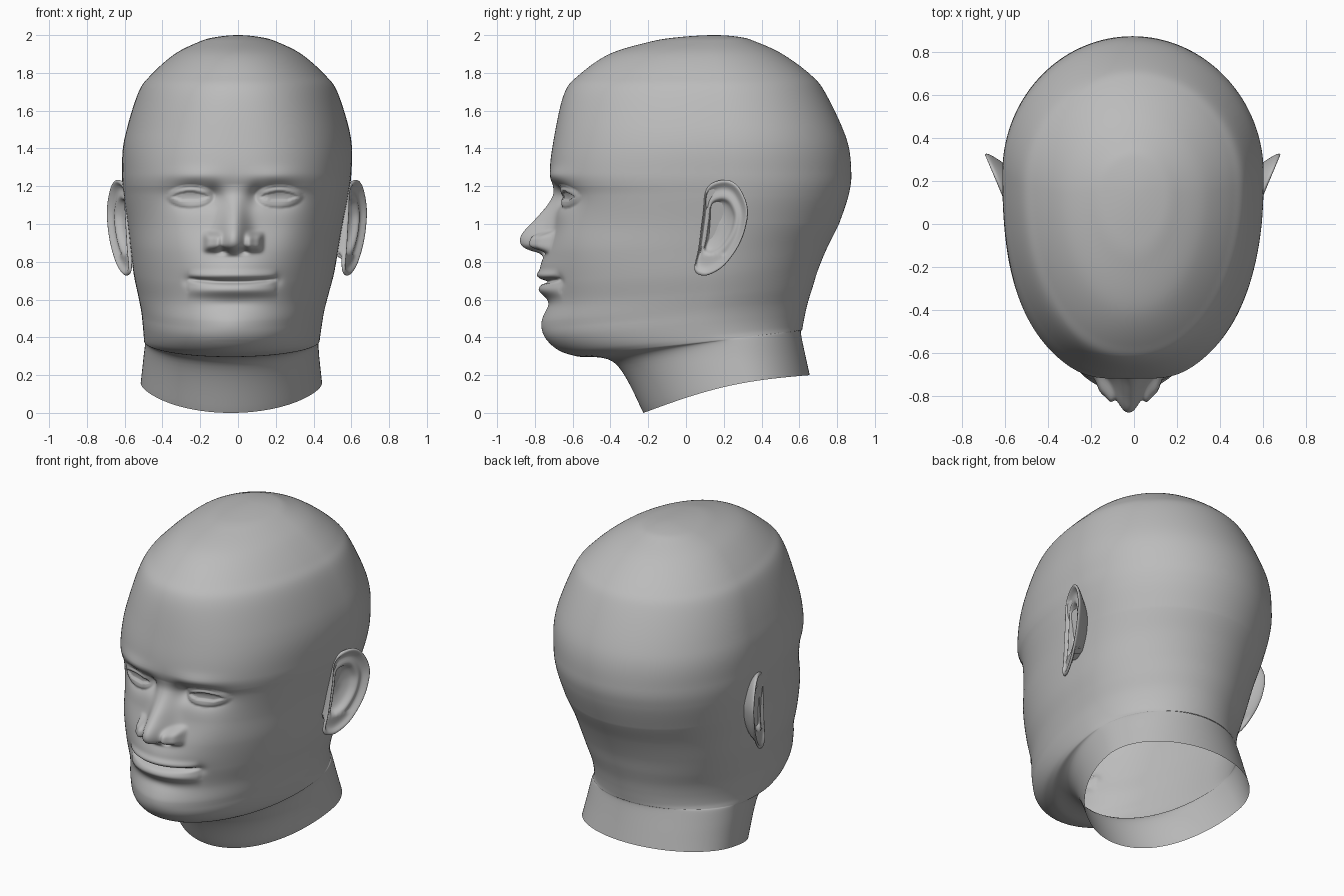
import bpy, bmesh
from math import sin, cos, pi, exp, sqrt

if "Cube" in bpy.data.objects:
    bpy.data.objects.remove(bpy.data.objects["Cube"])

grey = bpy.data.materials.new("plain grey")
grey.diffuse_color = (0.5, 0.5, 0.5, 1)
grey.use_nodes = True
grey.node_tree.nodes["Principled BSDF"].inputs["Base Color"].default_value = grey.diffuse_color


def spline(pts, subs, closed=False):
    """Catmull-Rom through tuples; subs(i) = steps in segment i."""
    n, out = len(pts), []
    get = lambda i: pts[i % n] if closed else pts[min(max(i, 0), n - 1)]
    for i in range(n if closed else n - 1):
        a, b, c, d = (get(i + k) for k in (-1, 0, 1, 2))
        for j in range(subs(i)):
            t = j / subs(i)
            out.append(tuple(q + ((r - p) * t + (2 * p - 5 * q + 4 * r - s) * t * t
                                  + (3 * (q - r) - p + s) * t ** 3) / 2
                             for p, q, r, s in zip(a, b, c, d)))
    return out if closed else out + [pts[-1]]


def loft(name, rings):
    """Skin a list of closed rings of equal length."""
    bm = bmesh.new()
    vs = [[bm.verts.new(p) for p in r] for r in rings]
    for r, s in zip(vs, vs[1:]):
        for j in range(len(r)):
            bm.faces.new((r[j - 1], r[j], s[j], s[j - 1]))
    bmesh.ops.remove_doubles(bm, verts=bm.verts, dist=1e-5)
    bmesh.ops.recalc_face_normals(bm, faces=bm.faces)
    me = bpy.data.meshes.new(name)
    bm.to_mesh(me)
    bm.free()
    me.polygons.foreach_set("use_smooth", [True] * len(me.polygons))
    me.materials.append(grey)
    ob = bpy.data.objects.new(name, me)
    bpy.context.collection.objects.link(ob)


# Head rings: front y, front z, back y, half width
ROWS = [
    (-.225, 0, .655, .48), (-.375, .262, .61, .46), (-.58, .30, .615, .465),
    (-.68, .335, .62, .468), (-.745, .40, .63, .475), (-.757, .48, .645, .485),
    (-.735, .58, .67, .505), (-.74, .70, .70, .53), (-.74, .85, .75, .55),
    (-.70, 1.0, .81, .57), (-.69, 1.15, .86, .595), (-.72, 1.27, .875, .607),
    (-.70, 1.45, .85, .60), (-.645, 1.69, .74, .53), (-.565, 1.79, .66, .46),
    (-.405, 1.9, .51, .335), (-.19, 1.965, .37, .205), (-.04, 1.989, .29, .12),
    (.15, 2, .15, 0), (.29, 1.989, -.04, -.12),
]

# Nose: height, projection
NOSE = spline([(.825, 0), (.845, .03), (.862, .09), (.885, .135), (.92, .156),
               (.96, .15), (1.02, .106), (1.09, .052), (1.15, .016), (1.21, 0)], lambda i: 6)


def g(d, s):
    return exp(-(d / s) ** 2)


def face_relief(x, z):
    """Forward offset of the facial features at (x, z)."""
    x = abs(x)
    f = 0
    # nose bridge and tip
    for (z0, h0), (z1, h1) in zip(NOSE, NOSE[1:]):
        if z0 <= z < z1:
            width = .08 - .025 * min(1, max(0, (z - .92) / .23))
            f += max(0, h0 + (h1 - h0) * (z - z0) / (z1 - z0)) * exp(-(x / width) ** 2.2)
    # nose wings and nostrils
    f += .065 * exp(-((x - .11) / .042) ** 4 - ((z - .905) / .046) ** 4)
    f -= .05 * g(x - .055, .028) * g(z - .858, .016)
    # brow ridge and eye sockets
    f += .014 * g(x - .22, .13) * g(z - 1.255, .04)
    f -= .05 * g(x - .22, .11) * g(z - 1.145, .06)
    f -= .03 * g(x - .11, .04) * g(z - 1.15, .05)
    # eyeball, eye opening and lid crease
    dx, dz = x - .235, z - 1.145
    f += .036 * max(0, 1 - (dx / .125) ** 2 - (dz / .062) ** 2) ** .7
    arch = max(0, 1 - (dx / .1) ** 2)
    if -.022 * arch < dz < .026 * arch:
        f -= .011
    f -= .01 * arch * g(dz - .028 - .022 * arch, .008)
    # cheekbones
    f += .012 * g(x - .32, .11) * g(z - .97, .1)
    # muzzle, lips and mouth line
    m = sqrt(max(0, 1 - (x / .235) ** 2))
    f += .03 * g(x, .19) * g(z - .755, .075)
    f += .022 * m * g(z - .728, .022) + .038 * m * g(z - .65, .035)
    f -= .034 * min(1, m * 1.6) * g(z - .694 - .3 * x * x, .011)
    f -= .012 * g(x - .24, .025) * g(z - .70, .03)
    # chin
    f += .008 * (g(x, .12) * g(z - .47, .06) - g(x, .13) * g(z - .575, .03))
    return f


# Head and neck, open at the bottom
COLS = 256
rings = []
for yf, zf, yb, w in spline(ROWS, lambda i: 20 if .45 < ROWS[i][1] < 1.2 else 10)[:-10]:
    ys = yf + .6 * (yb - yf)                        # widest point
    square = 2 + .5 * max(0, 1 - abs(zf - 1.2) / .75)   # squareness of the front
    tilt = .2 * max(0, 1 - zf)                      # rings rise towards the nape
    sag = .04 * max(0, 1 - zf / .27)
    ring = []
    for j in range(COLS):
        t = 2 * pi * j / COLS
        a = t - .5 * sin(t)                         # denser columns on the face
        s, c = sin(a), cos(a)
        e = square if c > 0 else 2
        r = (abs(s) ** e + abs(c) ** e) ** (-1 / e)
        x = w * r * s
        y = ys - (ys - yf if c > 0 else yb - ys) * r * c
        k = min(1, max(0, (y - yf) / max(yb - yf, 1e-6)))
        z = zf + tilt * k + sag * sin(pi * k)
        lean = .035 * min(1, max(0, 1 - (z - .3) / 1.2)) + .01 * max(0, -y)
        if c > 0 and .38 < z < 1.45:
            y -= face_relief(x, z)
        ring.append((x - lean, y, z))
    rings.append(ring)
rings[-1] = [(0, .15, 2)] * COLS
loft("head", rings)

# Ears: outline in (y, z), shrunk towards the centre with a depth profile
OUTLINE = spline([(.20, 1.233), (.275, 1.2), (.325, 1.09), (.315, .98), (.275, .88),
                  (.21, .79), (.15, .745), (.09, .728), (.045, .76), (.065, .87),
                  (.09, 1.05), (.11, 1.19)], lambda i: 6, True)
SECTION = spline([(.5, -.09), (.85, -.035), (1, 0), (.95, .014), (.8, -.01),
                  (.6, -.004), (.48, -.035), (.25, -.05), (.02, -.05)], lambda i: 4)
CY, CZ = .17, 1.0
for side, name in ((1, "left_ear"), (-1, "right_ear")):
    rings = []
    for r, d in SECTION:
        ring = []
        for py, pz in OUTLINE:
            y, z = CY + (py - CY) * r, CZ + (pz - CZ) * r
            depth = d * (.35 if z < .84 and d < 0 else 1)   # flat, solid lobe
            ring.append((side * (.56 + .42 * (y - .05) + depth) - .006, y, z))
        rings.append(ring)
    loft(name, rings)
